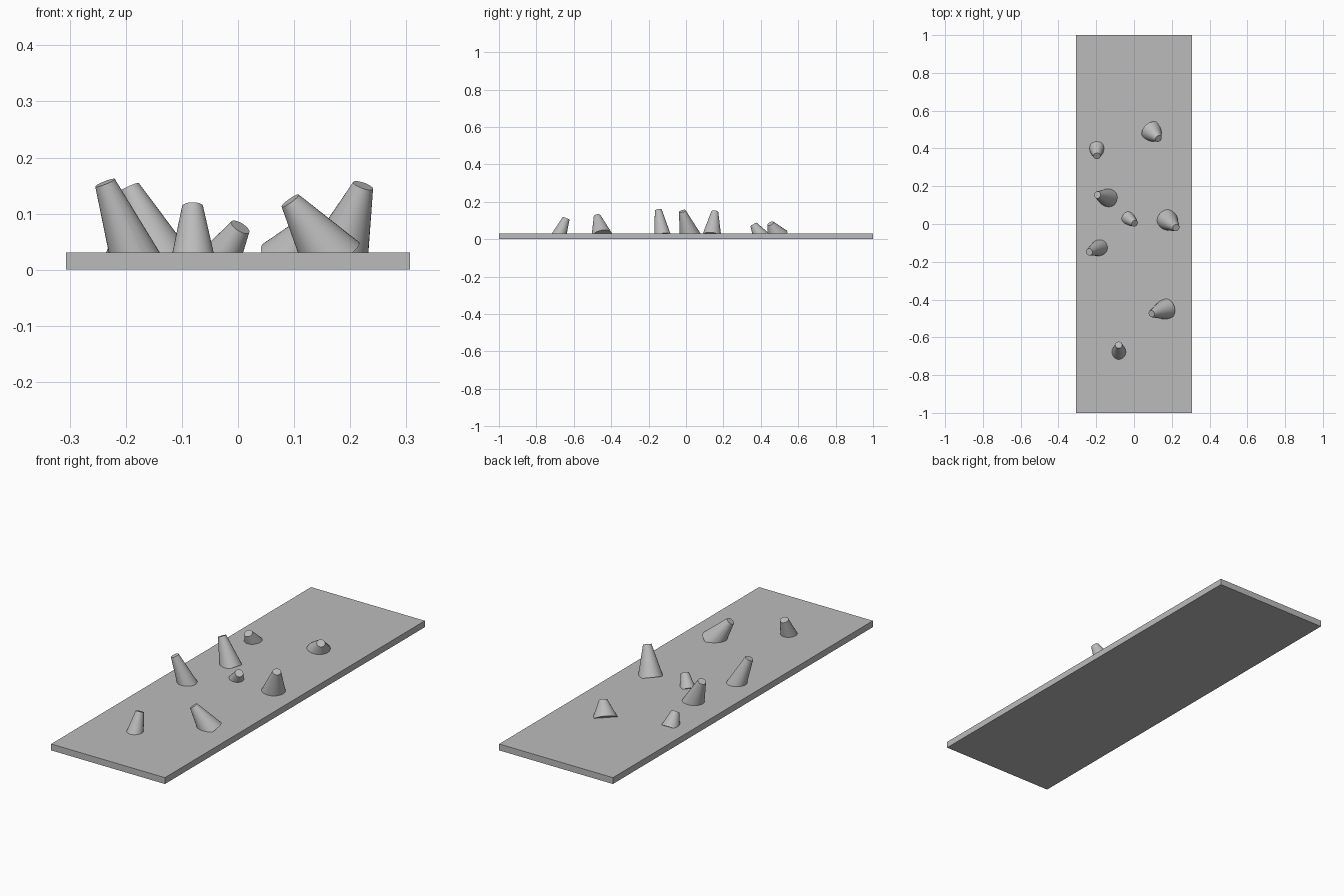
import bpy, bmesh
from mathutils import Vector, Matrix

cube = bpy.data.objects.get("Cube")
if cube:
    bpy.data.objects.remove(cube, do_unlink=True)

# One plain stone grey
GREY = (0.5, 0.5, 0.5, 1)
stone = bpy.data.materials.new("stone grey")
stone.use_nodes = True
stone.diffuse_color = GREY
stone.node_tree.nodes["Principled BSDF"].inputs["Base Color"].default_value = GREY

SLAB_Z = 0.031
MID_Z = SLAB_Z / 2
TIP_RADIUS = 0.0187


def add_object(name, bm):
    mesh = bpy.data.meshes.new(name)
    bm.to_mesh(mesh)
    bm.free()
    mesh.materials.append(stone)
    obj = bpy.data.objects.new(name, mesh)
    bpy.context.collection.objects.link(obj)
    return obj


def add_spike(name, base_xy, base_radius, tip):
    """Leaning truncated cone, trimmed off inside the slab."""
    base, tip = Vector((*base_xy, MID_Z)), Vector(tip)
    axis = tip - base
    turn = axis.to_track_quat('Z', 'Y').to_matrix().to_4x4()
    bm = bmesh.new()
    bmesh.ops.create_cone(bm, cap_ends=True, segments=32,
                          radius1=base_radius, radius2=TIP_RADIUS,
                          depth=axis.length,
                          matrix=Matrix.Translation((base + tip) / 2) @ turn)
    cut = bmesh.ops.bisect_plane(bm, geom=bm.verts[:] + bm.edges[:] + bm.faces[:],
                                 plane_co=(0, 0, MID_Z), plane_no=(0, 0, 1),
                                 clear_inner=True)
    rim = [e for e in cut["geom_cut"] if isinstance(e, bmesh.types.BMEdge)]
    bmesh.ops.holes_fill(bm, edges=rim)
    bmesh.ops.recalc_face_normals(bm, faces=bm.faces[:])
    obj = add_object(name, bm)
    bpy.ops.object.select_all(action='DESELECT')
    obj.select_set(True)
    bpy.context.view_layer.objects.active = obj
    bpy.ops.object.shade_smooth_by_angle(angle=0.6)


# Slab
bm = bmesh.new()
bmesh.ops.create_cube(bm, size=1, matrix=Matrix.Translation((0, 0, MID_Z))
                      @ Matrix.Diagonal((0.613, 2, SLAB_Z, 1)))
add_object("slab", bm)

# Spikes: base centre, base radius, tip centre
spikes = [
    ((-0.08, -0.68), 0.040, (-0.081, -0.64, 0.113)),
    ((0.17, -0.45), 0.057, (0.093, -0.475, 0.123)),
    ((-0.182, -0.125), 0.045, (-0.237, -0.148, 0.155)),
    ((0.176, 0.022), 0.057, (0.223, -0.02, 0.150)),
    ((-0.033, 0.033), 0.037, (0.004, 0.003, 0.076)),
    ((-0.135, 0.138), 0.051, (-0.194, 0.154, 0.147)),
    ((-0.197, 0.40), 0.043, (-0.196, 0.36, 0.080)),
    ((0.093, 0.49), 0.058, (0.13, 0.452, 0.084)),
]
for number, (base_xy, radius, tip) in enumerate(spikes, 1):
    add_spike(f"spike_{number}", base_xy, radius, tip)
